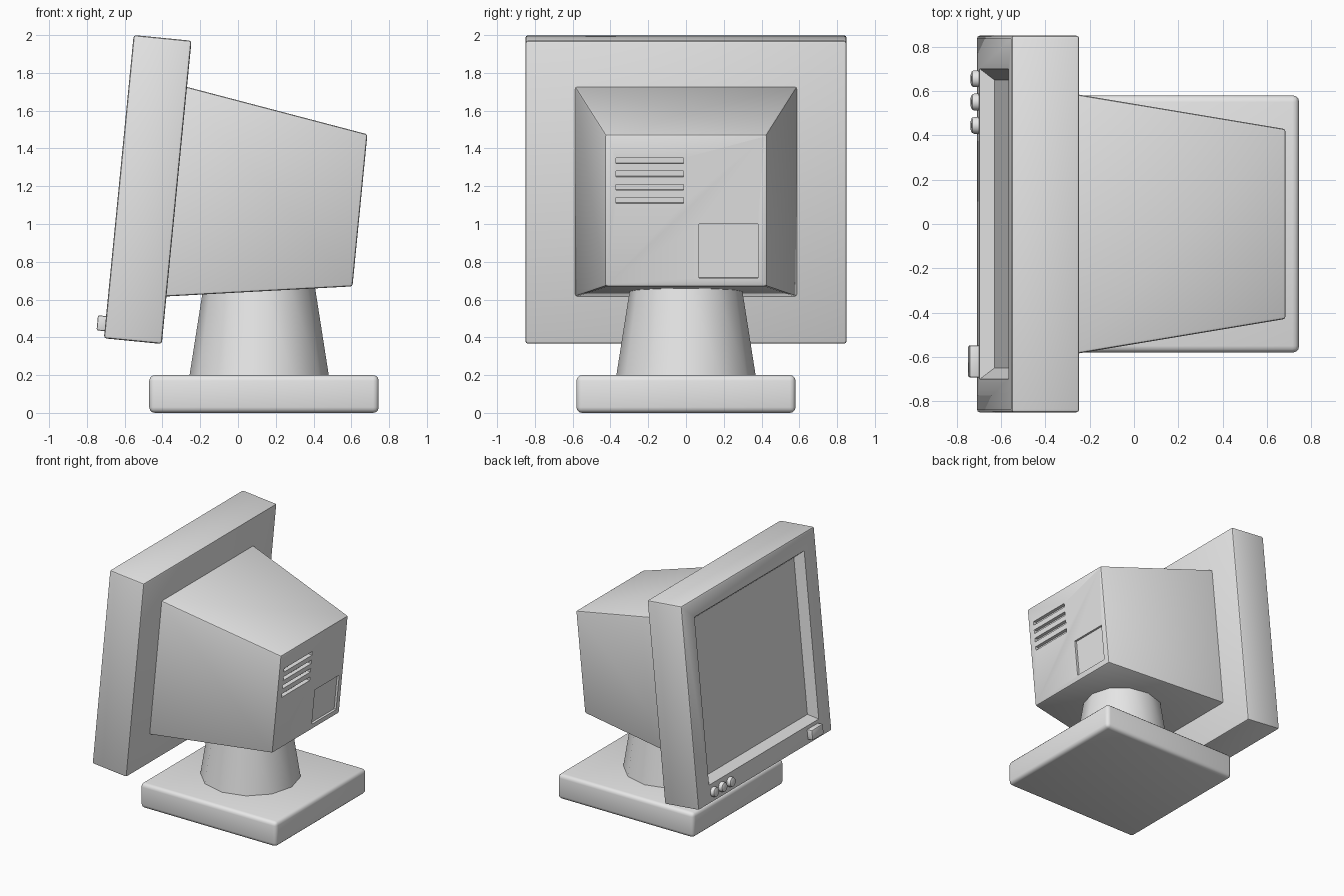
import bpy, bmesh, math
from mathutils import Matrix, Vector

if "Cube" in bpy.data.objects:
    bpy.data.objects.remove(bpy.data.objects["Cube"])

TILT = 0.0978
# Tilted head frame: X = depth, Y = width, Z = height; origin at lower front edge
HEAD = Matrix.Translation((-0.71, 0, 0.395)) @ Matrix.Rotation(TILT, 4, 'Y')

grey = bpy.data.materials.new("casing_grey")
grey.diffuse_color = (0.8, 0.8, 0.8, 1)
grey.use_nodes = True
grey.node_tree.nodes["Principled BSDF"].inputs["Base Color"].default_value = grey.diffuse_color


def box_bm(x0, x1, y0, y1, z0, z1):
    bm = bmesh.new()
    bmesh.ops.create_cube(bm, size=1)
    for v in bm.verts:
        v.co = Vector((x0 if v.co.x < 0 else x1, y0 if v.co.y < 0 else y1, z0 if v.co.z < 0 else z1))
    return bm


def bevel(bm, width, segs=2, edges=None):
    bmesh.ops.bevel(bm, geom=edges or bm.edges[:], offset=width, segments=segs,
                    profile=0.5, affect='EDGES', clamp_overlap=True)


def finish(bm, name, matrix=Matrix(), angle=35):
    bmesh.ops.recalc_face_normals(bm, faces=bm.faces[:])
    me = bpy.data.meshes.new(name)
    bm.to_mesh(me)
    bm.free()
    me.materials.append(grey)
    ob = bpy.data.objects.new(name, me)
    ob.matrix_world = matrix
    bpy.context.collection.objects.link(ob)
    smooth(ob, angle)
    return ob


def smooth(ob, angle=35):
    bpy.ops.object.select_all(action='DESELECT')
    ob.select_set(True)
    bpy.context.view_layer.objects.active = ob
    bpy.ops.object.shade_smooth_by_angle(angle=math.radians(angle))


# Base plate
bm = box_bm(-0.47, 0.745, -0.58, 0.58, 0, 0.2)
bevel(bm, 0.03, 3)
finish(bm, "base_plate")

# Tapered neck
bm = bmesh.new()
bmesh.ops.create_cone(bm, cap_ends=True, segments=12, radius1=0.37, radius2=0.287, depth=0.53,
                      matrix=Matrix.Translation((0.112, 0, 0.455)))
finish(bm, "neck", angle=40)

# Front bezel with sloped screen recess
bm = box_bm(0, 0.308, -0.85, 0.85, 0, 1.613)
bevel(bm, 0.014)
bm.normal_update()
front = min(bm.faces, key=lambda f: f.calc_center_median().x - f.calc_area())


def place_front(x, y, z0, z1):
    bmesh.ops.inset_region(bm, faces=[front], thickness=0.02)
    for v in front.verts:
        v.co = Vector((x, math.copysign(y, v.co.y), z0 if v.co.z < 0.8 else z1))


place_front(0, 0.70, 0.145, 1.475)
place_front(0.062, 0.65, 0.19, 1.43)
finish(bm, "screen_bezel", HEAD)

# Tapered rear housing
bm = box_bm(0.29, 1.283, -1, 1, 0, 1)
for v in bm.verts:
    back = v.co.x > 1
    low, high, half = (0.402, 1.211, 0.428) if back else (0.25, 1.37, 0.59)
    v.co.z = low if v.co.z < 0.5 else high
    v.co.y = math.copysign(half, v.co.y)
bevel(bm, 0.012)
housing = finish(bm, "rear_housing", HEAD)

# Vent slots and access panel cut into the back
cuts = [(-0.37, -0.012, z - 0.015, z + 0.015, 0.03) for z in (1.07, 1.0, 0.93, 0.859)]
cuts.append((0.07, 0.38, 0.447, 0.734, 0.018))
for y0, y1, z0, z1, deep in cuts:
    cutter = finish(box_bm(1.283 - deep, 1.35, y0, y1, z0, z1), "cutter", HEAD)
    cutter.hide_render = True
    bpy.context.view_layer.objects.active = housing
    mod = housing.modifiers.new("cut", 'BOOLEAN')
    mod.operation, mod.solver, mod.object = 'DIFFERENCE', 'EXACT', cutter
    bpy.ops.object.modifier_apply(modifier=mod.name)
    bpy.data.objects.remove(cutter)
smooth(housing)

# Round control knobs
for i, y in enumerate((0.445, 0.55, 0.655)):
    bm = bmesh.new()
    bmesh.ops.create_cone(bm, cap_ends=True, segments=16, radius1=0.038, radius2=0.038, depth=0.06,
                          matrix=Matrix.Translation((-0.003, y, 0.078)) @ Matrix.Rotation(math.pi / 2, 4, 'Y'))
    bevel(bm, 0.014, 2, [e for e in bm.edges if all(v.co.x < -0.02 for v in e.verts)])
    finish(bm, f"knob_{i + 1}", HEAD)

# Power button
bm = box_bm(-0.043, 0.02, -0.692, -0.548, 0.038, 0.118)
bevel(bm, 0.008)
finish(bm, "power_button", HEAD)
